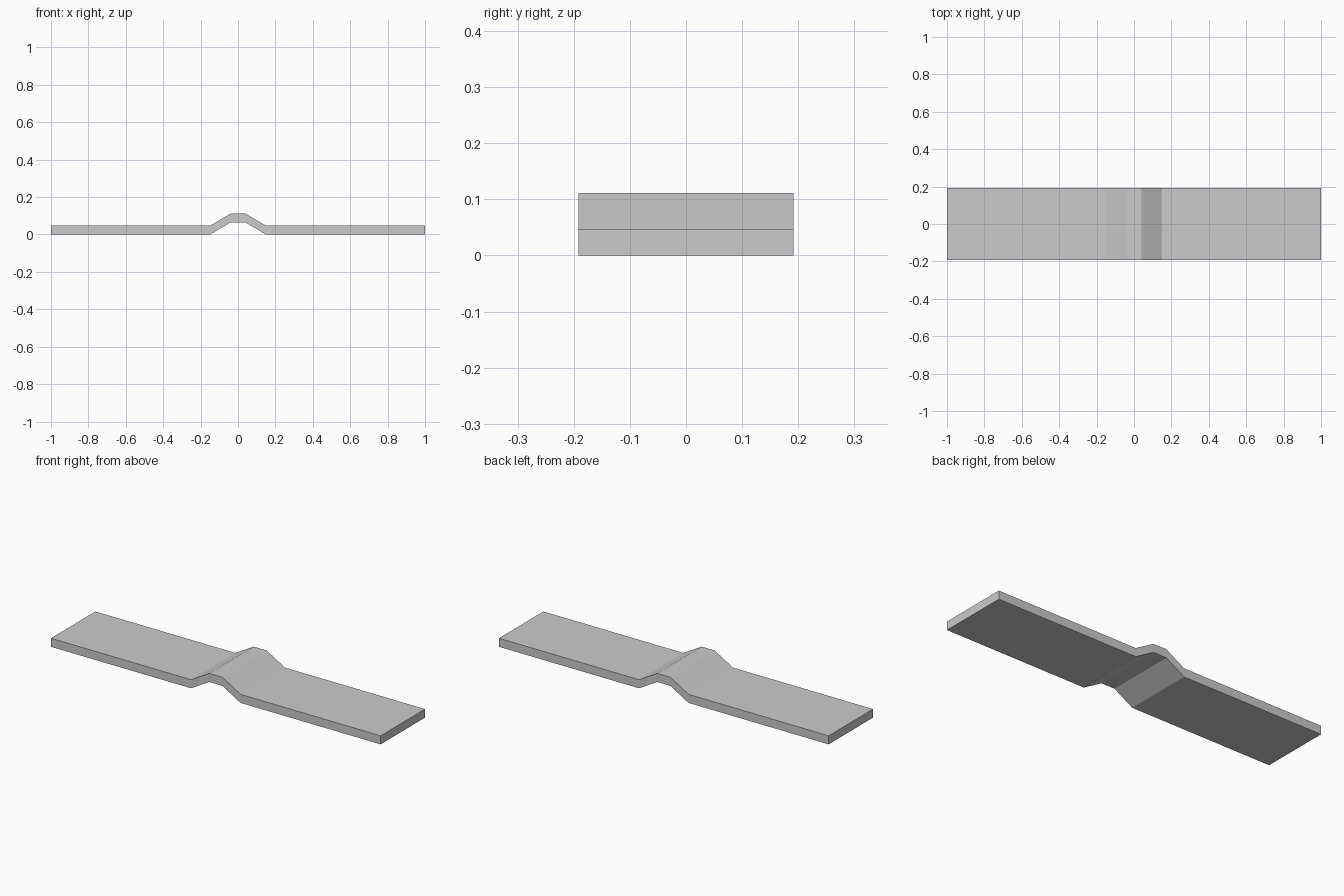
import bpy
import bmesh

cube = bpy.data.objects.get("Cube")
if cube:
    bpy.data.objects.remove(cube, do_unlink=True)

HALF_WIDTH = 0.192
THICKNESS = 0.047
RISE = 0.064

# Plain grey metal
grey = bpy.data.materials.new("plain_grey")
grey.use_nodes = True
colour = (0.6, 0.6, 0.6, 1)
grey.diffuse_color = colour
grey.node_tree.nodes["Principled BSDF"].inputs["Base Color"].default_value = colour

# Underside line of the strap: flat tabs either side of a raised bridge
half = [(0.04, RISE), (0.15, 0), (1, 0)]
line = [(-x, z) for x, z in reversed(half)] + half

# Sweep the line across the width, then thicken it straight up
bm = bmesh.new()
rows = [[bm.verts.new((x, y, z + lift)) for x, z in line]
        for y, lift in ((-HALF_WIDTH, 0), (HALF_WIDTH, 0),
                        (HALF_WIDTH, THICKNESS), (-HALF_WIDTH, THICKNESS))]
for i in range(len(line) - 1):
    for a, b in zip(rows, rows[1:] + rows[:1]):
        bm.faces.new((a[i], a[i + 1], b[i + 1], b[i]))
for end in (0, -1):
    bm.faces.new([row[end] for row in rows])
bmesh.ops.recalc_face_normals(bm, faces=bm.faces)

mesh = bpy.data.meshes.new("bridged_strap")
bm.to_mesh(mesh)
bm.free()
mesh.materials.append(grey)
strap = bpy.data.objects.new("bridged_strap", mesh)
bpy.context.collection.objects.link(strap)
